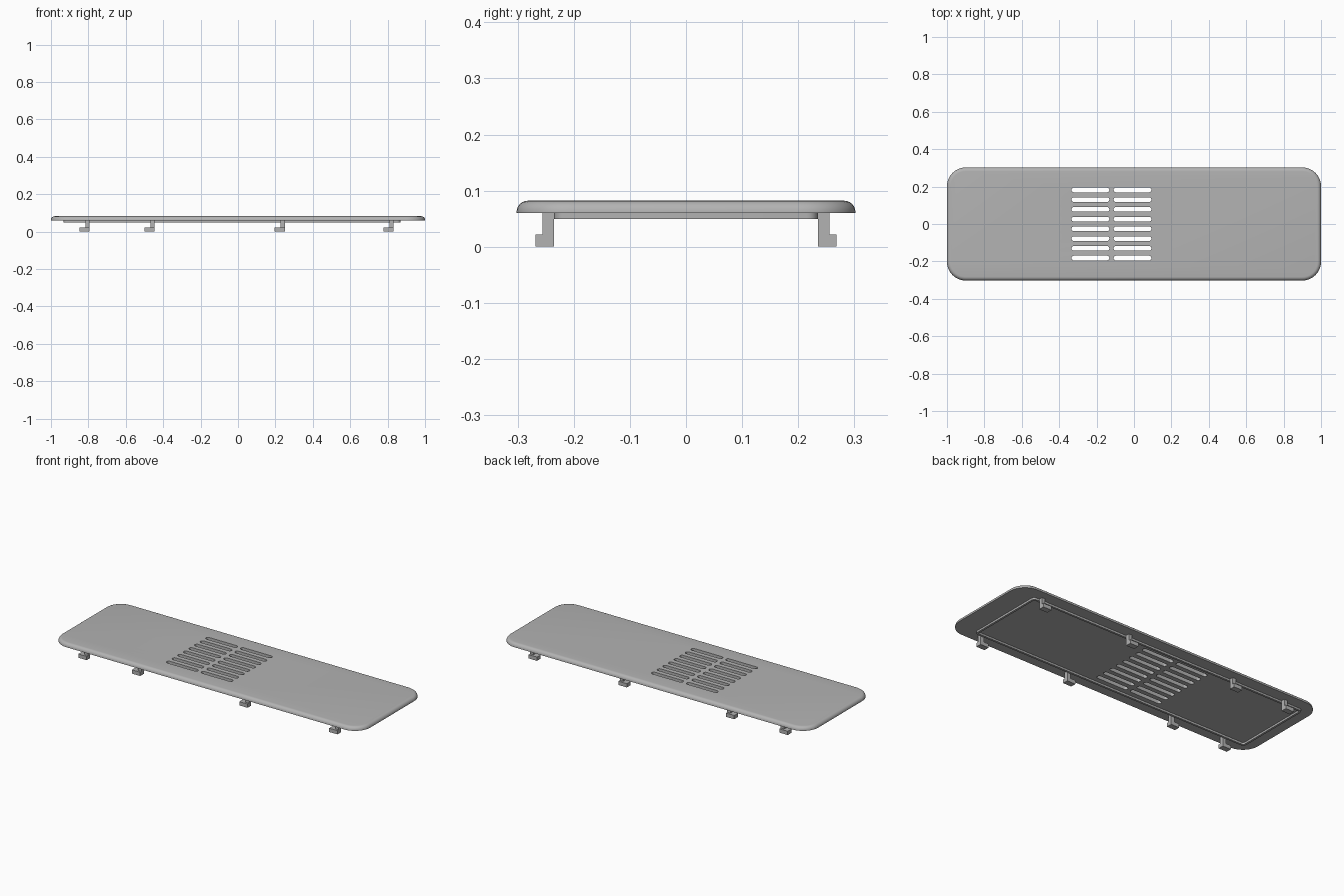
import bpy, bmesh
from math import sin, cos, pi

if "Cube" in bpy.data.objects:
    bpy.data.objects.remove(bpy.data.objects["Cube"])

grey = bpy.data.materials.new("light grey plastic")
grey.use_nodes = True
colour = (0.45, 0.45, 0.45, 1)
grey.diffuse_color = colour
grey.node_tree.nodes["Principled BSDF"].inputs["Base Color"].default_value = colour


def rounded_rect(cx, cy, hx, hy, r, steps=10):
    """Outline of a rounded rectangle, counter-clockwise."""
    pts = []
    for k, (sx, sy) in enumerate([(1, 1), (-1, 1), (-1, -1), (1, -1)]):
        for i in range(steps + 1):
            a = (k + i / steps) * pi / 2
            pts.append((cx + sx * (hx - r) + r * cos(a), cy + sy * (hy - r) + r * sin(a)))
    return pts


def skin(bm, rings, cap=True):
    """Bridge successive rings of 3D points, closing with caps or as a loop."""
    loops = [[bm.verts.new(p) for p in ring] for ring in rings]
    n = len(loops[0])
    pairs = list(zip(loops, loops[1:]))
    if cap:
        bm.faces.new(loops[0][::-1])
        bm.faces.new(loops[-1])
    else:
        pairs.append((loops[-1], loops[0]))
    for a, b in pairs:
        for i in range(n):
            j = (i + 1) % n
            bm.faces.new((a[i], a[j], b[j], b[i]))


def lift(pts, z):
    return [(x, y, z) for x, y in pts]


def finish(name, bm):
    bmesh.ops.recalc_face_normals(bm, faces=bm.faces)
    mesh = bpy.data.meshes.new(name)
    bm.to_mesh(mesh)
    bm.free()
    mesh.materials.append(grey)
    ob = bpy.data.objects.new(name, mesh)
    bpy.context.collection.objects.link(ob)
    return ob


def activate(ob):
    bpy.ops.object.select_all(action="DESELECT")
    ob.select_set(True)
    bpy.context.view_layer.objects.active = ob


BOTTOM, TOP = 0.06, 0.082

# Cover plate with a rounded upper edge
bm = bmesh.new()
edge = 0.02
rings = [lift(rounded_rect(0, 0, 1, 0.302, 0.1), BOTTOM)]
for i in range(7):
    a = i / 6 * pi / 2
    d = edge * (1 - cos(a))
    rings.append(lift(rounded_rect(0, 0, 1 - d, 0.302 - d, 0.1 - d), TOP - edge + edge * sin(a)))
skin(bm, rings)
plate = finish("cover_plate", bm)

# Two columns of vent slots cut through the plate
slots = [(x, (row - 3.5) * 0.052) for x in (-0.233, -0.008) for row in range(8)]
bm = bmesh.new()
for x, y in slots:
    outline = rounded_rect(x, y, 0.101, 0.0125, 0.0124, 6)
    skin(bm, [lift(outline, 0.0), lift(outline, 0.2)])
cutter = finish("slot_cutter", bm)
cutter.hide_render = True
activate(plate)
cut = plate.modifiers.new("slots", "BOOLEAN")
cut.operation = "DIFFERENCE"
cut.solver = "EXACT"
cut.object = cutter
bpy.ops.object.modifier_apply(modifier=cut.name)
bpy.data.objects.remove(cutter)

# Locating rib under the plate
bm = bmesh.new()
outer = rounded_rect(-0.032, 0, 0.901, 0.235, 0.02, 6)
inner = rounded_rect(-0.032, 0, 0.889, 0.223, 0.008, 6)
skin(bm, [lift(outer, 0.049), lift(outer, BOTTOM), lift(inner, BOTTOM), lift(inner, 0.049)], False)
rib = finish("locating_rib", bm)


def box(bm, x0, x1, y0, y1, z0, z1):
    skin(bm, [[(x0, y0, z), (x1, y0, z), (x1, y1, z), (x0, y1, z)] for z in (z0, z1)])


# Clips: a slim stem with a wider hooked foot, mirrored front to back
for n, right in enumerate((-0.793, -0.446, 0.25, 0.832), 1):
    for label, s in (("front", -1), ("back", 1)):
        bm = bmesh.new()
        box(bm, right - 0.022, right, s * 0.235, s * 0.256, 0.022, BOTTOM)
        box(bm, right - 0.054, right, s * 0.235, s * 0.268, 0, 0.022)
        finish(f"{label}_clip_{n}", bm)

for ob in (plate, rib):
    activate(ob)
    bpy.ops.object.shade_smooth_by_angle(angle=0.6)
